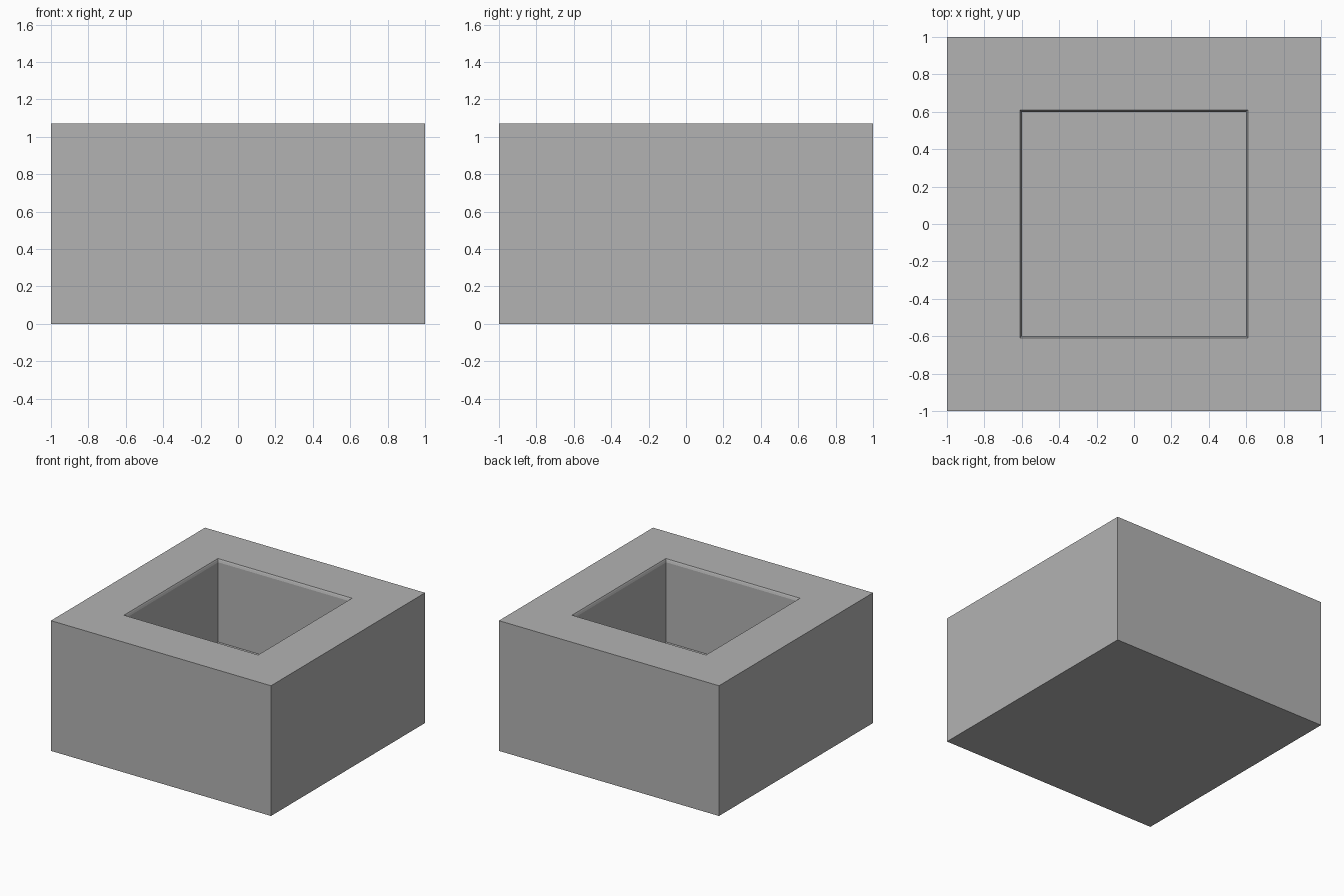
import bpy
import bmesh

HEIGHT = 1.07
# Pocket rings, from the rim down to the floor: (half width, height)
POCKET = [(0.61, HEIGHT), (0.605, 1.06), (0.60, 1.045), (0.60, 0.39)]

old = bpy.data.objects.get("Cube")
if old:
    bpy.data.objects.remove(old, do_unlink=True)

grey = bpy.data.materials.new("plain grey")
grey.use_nodes = True
colour = (0.45, 0.45, 0.45, 1)
grey.diffuse_color = colour
grey.node_tree.nodes["Principled BSDF"].inputs["Base Color"].default_value = colour

bm = bmesh.new()


def square_ring(half, z):
    corners = [(-1, -1), (1, -1), (1, 1), (-1, 1)]
    return [bm.verts.new((x * half, y * half, z)) for x, y in corners]


# Outer block and pocket as one chain of square rings
rings = [square_ring(half, z) for half, z in [(1, 0), (1, HEIGHT)] + POCKET]
for low, high in zip(rings, rings[1:]):
    for i in range(4):
        j = (i + 1) % 4
        bm.faces.new((low[i], low[j], high[j], high[i]))

# Underside and pocket floor
bm.faces.new(rings[0][::-1])
bm.faces.new(rings[-1])
bmesh.ops.recalc_face_normals(bm, faces=bm.faces)

mesh = bpy.data.meshes.new("hollow_block")
bm.to_mesh(mesh)
bm.free()
mesh.materials.append(grey)
block = bpy.data.objects.new("hollow_block", mesh)
bpy.context.collection.objects.link(block)
